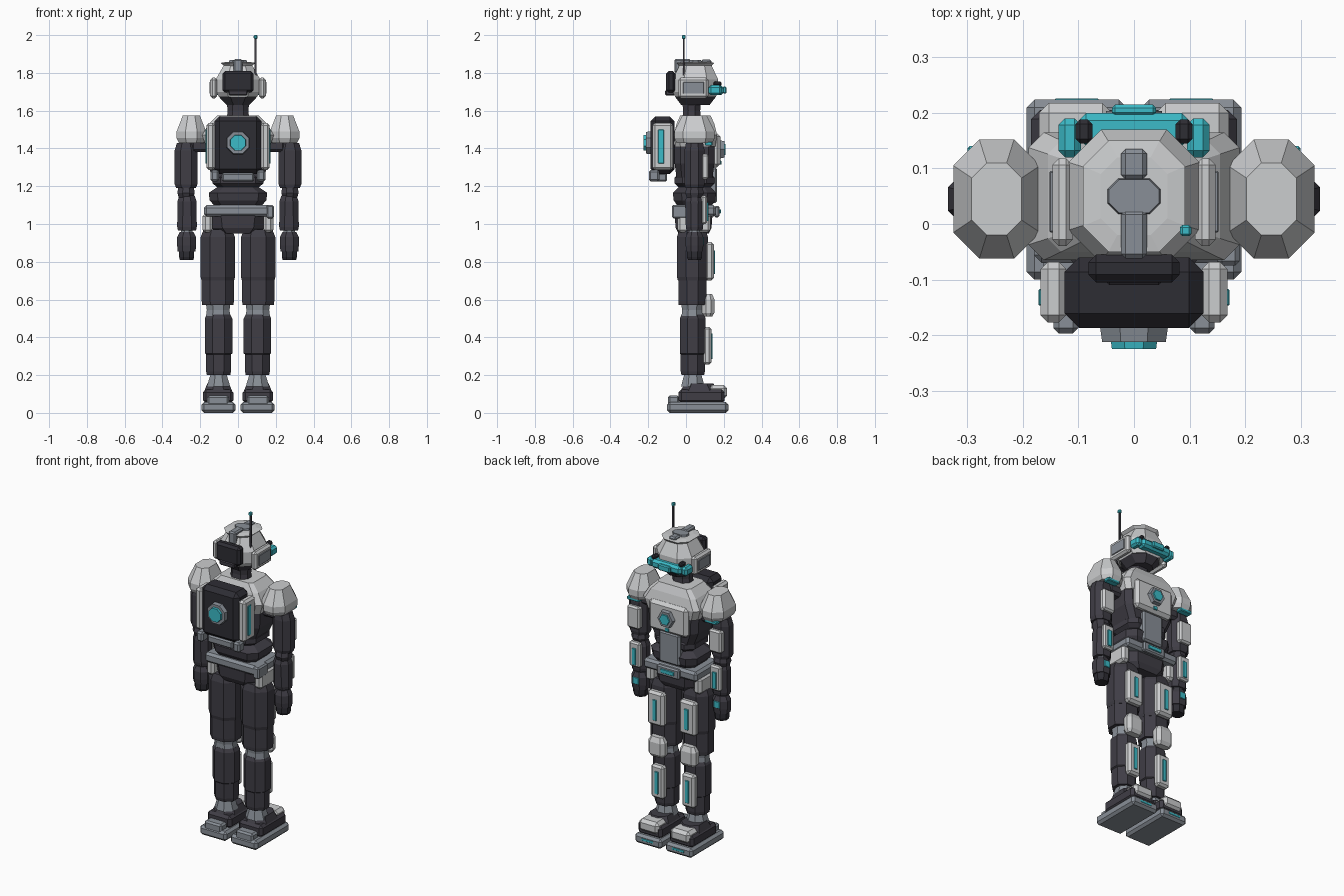
import bpy, bmesh, math
from mathutils import Matrix, Vector


def material(name, rgb):
    m = bpy.data.materials.new(name)
    m.diffuse_color = (*rgb, 1)
    return m


LIGHT = material("light_armor", (0.60, 0.61, 0.62))
GREY = material("steel_grey", (0.25, 0.275, 0.31))
DARK = material("dark_frame", (0.050, 0.047, 0.060))
BLACK = material("pack_black", (0.027, 0.026, 0.034))
CYAN = material("cyan_glow", (0.045, 0.50, 0.58))


def finish(bm, name, mat):
    bmesh.ops.recalc_face_normals(bm, faces=bm.faces[:])
    me = bpy.data.meshes.new(name)
    bm.to_mesh(me)
    bm.free()
    me.materials.append(mat)
    ob = bpy.data.objects.new(name, me)
    bpy.context.collection.objects.link(ob)
    return ob


def box(name, mat, x, y, z, bevel=0.01):
    """Chamfered box from (min, max) ranges."""
    bm = bmesh.new()
    size = [b - a for a, b in (x, y, z)]
    mid = [(a + b) / 2 for a, b in (x, y, z)]
    bmesh.ops.create_cube(bm, size=1, matrix=Matrix.Translation(mid) @ Matrix.Diagonal((*size, 1)))
    if bevel:
        bmesh.ops.bevel(bm, geom=bm.edges[:], offset=min(bevel, min(size) * 0.4),
                        segments=1, affect='EDGES')
    return finish(bm, name, mat)


def loft(name, mat, cx, cy, sections, cut=0.3):
    """Stack of corner-cut rectangles: (z, half_x, half_y)."""
    bm = bmesh.new()
    rings = []
    for z, hx, hy in sections:
        c = 2 * cut * min(hx, hy)
        pts = [(hx, hy - c), (hx - c, hy), (c - hx, hy), (-hx, hy - c),
               (-hx, c - hy), (c - hx, -hy), (hx - c, -hy), (hx, c - hy)]
        rings.append([bm.verts.new((cx + px, cy + py, z)) for px, py in pts])
    for a, b in zip(rings, rings[1:]):
        for i in range(8):
            j = (i + 1) % 8
            bm.faces.new((a[i], a[j], b[j], b[i]))
    bm.faces.new(rings[0][::-1])
    bm.faces.new(rings[-1])
    return finish(bm, name, mat)


def disc(name, mat, z, y0, y1, r0, r1, n):
    """Polygonal disc along y, radius r0 at y0 to r1 at y1."""
    bm = bmesh.new()
    m = (Matrix.Translation((0, (y0 + y1) / 2, z)) @ Matrix.Rotation(-math.pi / 2, 4, 'X')
         @ Matrix.Rotation(math.pi / n, 4, 'Z'))
    bmesh.ops.create_cone(bm, cap_ends=True, segments=n, radius1=r0, radius2=r1,
                          depth=y1 - y0, matrix=m)
    return finish(bm, name, mat)


def around(c, h):
    return (c - h, c + h)


CY = 0.05  # body centre line

# Head
loft("jaw", DARK, 0, CY, [(1.63, .06, .075), (1.672, .10, .107)])
loft("head", LIGHT, 0, CY, [(1.672, .10, .107), (1.70, .118, .12), (1.765, .118, .12), (1.84, .075, .085)], .25)
loft("head_cap", LIGHT, 0, CY, [(1.825, .06, .075), (1.853, .092, .10), (1.858, .06, .07)], .25)
loft("crest_hub", GREY, 0, CY, [(1.85, .05, .033), (1.868, .045, .03)])
box("crest_front", GREY, around(0, .023), (.08, .135), (1.835, 1.87), .008)
box("crest_back", GREY, around(0, .023), (-.062, .025), (1.80, 1.873), .008)
box("head_rear_unit", BLACK, around(0, .082), (-.105, -.055), (1.695, 1.81), .014)
box("head_rear_clip", DARK, around(0, .05), (-.11, -.06), (1.68, 1.71), .006)
box("visor_band", CYAN, around(0, .10), (.14, .20), (1.682, 1.735), .014)
box("visor_lens", CYAN, around(0, .04), (.195, .215), (1.69, 1.728), .006)
for s, side in ((-1, "left"), (1, "right")):
    def X(a, b):
        return tuple(sorted((s * a, s * b)))
    box("ear_plate_" + side, LIGHT, X(.11, .147), (-.04, .118), (1.665, 1.775), .012)
    box("ear_inset_" + side, GREY, X(.145, .152), (-.015, .095), (1.69, 1.752), .002)
    box("visor_wing_" + side, CYAN, X(.095, .136), (.12, .19), (1.682, 1.735), .012)
    box("visor_mount_" + side, BLACK, X(.075, .105), (.145, .188), (1.73, 1.755), .008)

# Antenna
box("antenna_rod", DARK, around(.093, .005), around(-.012, .005), (1.78, 1.985), 0)
box("antenna_tip", CYAN, around(.093, .01), around(-.012, .01), (1.98, 2.0), .004)

# Neck and torso
loft("neck", DARK, 0, .03, [(1.55, .06, .05), (1.60, .055, .045), (1.65, .06, .05)])
loft("yoke", LIGHT, 0, CY, [(1.41, .17, .105), (1.47, .19, .115), (1.53, .155, .10), (1.575, .11, .08)], .12)
loft("torso_core", DARK, 0, .045, [(1.24, .13, .095), (1.32, .165, .105), (1.42, .17, .105)], .15)
box("chest_plate", LIGHT, around(0, .13), (.12, .182), (1.30, 1.48), .018)
disc("chest_ring", GREY, 1.395, .17, .203, .058, .05, 6)
disc("chest_core", CYAN, 1.395, .195, .21, .036, .033, 6)
box("chest_light", CYAN, around(0, .012), (.178, .188), (1.315, 1.335), .002)
loft("waist_bellows", DARK, 0, .045, [(1.08, .11, .08), (1.125, .15, .11), (1.165, .155, .115), (1.195, .11, .085),
                                      (1.215, .135, .105), (1.245, .135, .105), (1.27, .11, .08)], .2)
box("abdomen_plate", GREY, around(0, .07), (.12, .165), (1.11, 1.30), .01)

# Belt and pelvis
box("belt", GREY, around(0, .18), (-.07, .16), (1.04, 1.10), .014)
box("belt_pouch", GREY, (.15, .19), (-.075, .02), (1.03, 1.10), .008)
box("buckle", GREY, around(0, .075), (.15, .178), (1.035, 1.095), .008)
box("buckle_light", CYAN, around(0, .045), (.176, .184), (1.055, 1.078), .002)
loft("pelvis", DARK, 0, .04, [(.95, .11, .08), (.98, .14, .095), (1.045, .15, .10)])

# Backpack
box("backpack", BLACK, around(0, .125), (-.187, -.06), (1.265, 1.57), .026)
disc("pack_ring", GREY, 1.43, -.212, -.18, .062, .067, 8)
disc("pack_core", CYAN, 1.43, -.225, -.205, .043, .046, 8)
box("pack_vent", GREY, around(0, .085), (-.175, -.10), (1.225, 1.27), .008)

for s, side in ((-1, "left"), (1, "right")):
    def X(a, b):
        return tuple(sorted((s * a, s * b)))

    def part(kind, name, mat, *args):
        return kind(name + "_" + side, mat, *args)

    # Pack pods and nozzles
    part(box, "pack_pod", LIGHT, X(.122, .168), (-.177, -.068), (1.285, 1.535), .013)
    part(box, "pack_strip", CYAN, X(.165, .172), (-.147, -.117), (1.32, 1.50), .002)
    part(box, "pack_nozzle", GREY, X(.10, .145), (-.197, -.14), (1.225, 1.285), .01)
    part(box, "hip_plate", LIGHT, X(.135, .187), (-.045, .13), (.955, 1.055), .014)

    # Arms
    ax, ay = s * .275, .045
    part(box, "shoulder_joint", DARK, X(.15, .25), (.0, .09), (1.38, 1.46), .015)
    part(loft, "shoulder", LIGHT, s * .247, ay, [(1.43, .066, .095), (1.455, .078, .107), (1.49, .078, .107),
                                                (1.575, .045, .065)])
    part(box, "shoulder_light", CYAN, around(s * .26, .04), (.10, .14), (1.415, 1.435), .004)
    part(loft, "upper_arm", DARK, ax, ay, [(1.19, .052, .048), (1.21, .06, .053), (1.39, .06, .053), (1.43, .048, .045)])
    part(box, "upper_arm_plate", LIGHT, around(ax, .042), (.08, .12), (1.235, 1.37), .01)
    part(loft, "elbow", DARK, ax, ay, [(1.13, .036, .036), (1.165, .046, .05), (1.20, .04, .04)])
    part(loft, "forearm", DARK, s * .27, ay, [(.965, .048, .042), (.985, .052, .046), (1.12, .05, .05), (1.15, .04, .04)])
    part(box, "forearm_plate", LIGHT, around(s * .27, .036), (.08, .112), (1.0, 1.15), .009)
    part(box, "forearm_light", CYAN, around(s * .27, .013), (.11, .118), (1.015, 1.115), .002)
    part(loft, "wrist", GREY, s * .272, ay, [(.94, .03, .03), (.97, .03, .03)])
    part(loft, "hand", DARK, s * .272, ay, [(.855, .047, .043), (.885, .05, .047), (.93, .05, .047), (.958, .036, .036)])
    part(loft, "fingers", BLACK, s * .272, ay, [(.81, .036, .034), (.825, .04, .04), (.87, .04, .04)])
    part(box, "hand_light", CYAN, around(s * .272, .02), (.088, .096), (.89, .93), .002)

    # Legs
    lx, ly = s * .107, .034
    part(loft, "thigh", DARK, lx, ly, [(.70, .086, .077), (.72, .091, .082), (.93, .091, .082), (.97, .075, .07)])
    part(loft, "lower_thigh", DARK, lx, ly, [(.57, .083, .073), (.59, .085, .075), (.72, .085, .075)])
    part(box, "thigh_plate", LIGHT, around(lx, .055), (.10, .148), (.70, .905), .014)
    part(box, "thigh_light", CYAN, around(lx, .013), (.146, .154), (.735, .86), .002)
    part(loft, "knee_joint", GREY, s * .105, ly, [(.50, .066, .058), (.545, .06, .055), (.585, .066, .06)])
    part(loft, "knee_pad", LIGHT, s * .105, .118, [(.51, .042, .02), (.53, .055, .033), (.60, .055, .033), (.63, .038, .02)])
    part(loft, "shin", DARK, s * .103, .036, [(.20, .062, .06), (.22, .066, .064), (.31, .066, .064), (.315, .073, .068),
                                             (.50, .073, .068), (.52, .062, .06)])
    part(box, "shin_plate", LIGHT, around(s * .103, .042), (.09, .135), (.255, .455), .012)
    part(box, "shin_light", CYAN, around(s * .103, .012), (.133, .141), (.285, .42), .002)
    part(loft, "ankle", GREY, s * .103, .036, [(.14, .062, .062), (.205, .042, .045)])

    # Feet
    part(box, "foot", DARK, around(s * .105, .08), (-.04, .205), (.05, .125), .016)
    part(loft, "instep", DARK, s * .105, .07, [(.11, .076, .105), (.155, .058, .075)])
    part(box, "toe_cap", LIGHT, around(s * .105, .066), (.12, .218), (.075, .148), .018)
    part(box, "heel", GREY, around(s * .105, .058), (-.095, -.035), (.03, .092), .01)
    part(box, "sole", GREY, around(s * .103, .09), (-.10, .224), (0, .058), .014)
    part(box, "toe_light", CYAN, around(s * .103, .04), (.219, .2255), (.025, .04), .002)
